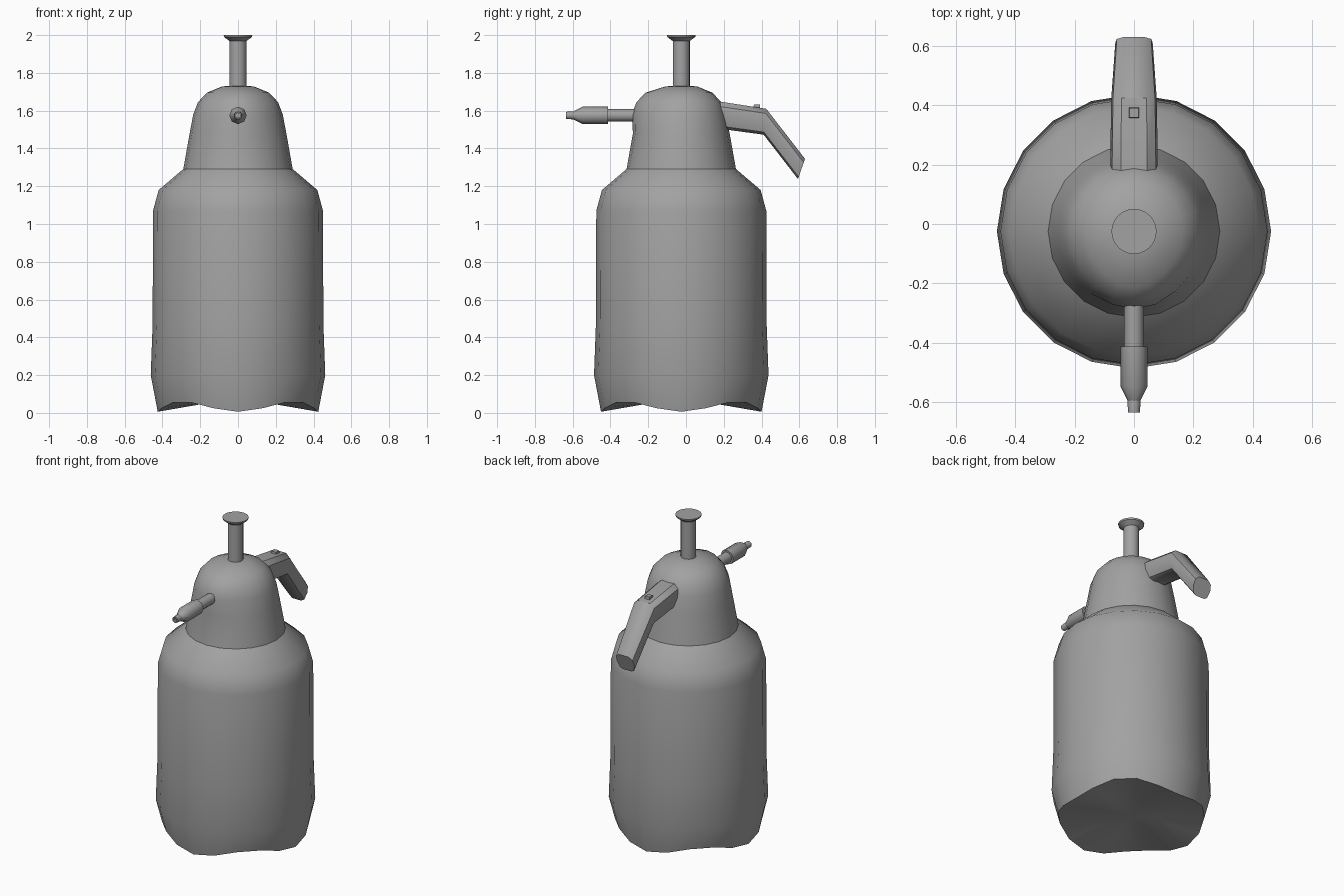
import bpy
import bmesh
from math import sin, cos, pi, radians
from mathutils import Vector, Matrix

cube = bpy.data.objects.get("Cube")
if cube:
    bpy.data.objects.remove(cube, do_unlink=True)

AXIS_Y = -0.025

# One plain grey plastic
grey = bpy.data.materials.new("grey_plastic")
grey.use_nodes = True
COLOR = (0.36, 0.36, 0.36, 1)
grey.diffuse_color = COLOR
grey.node_tree.nodes["Principled BSDF"].inputs["Base Color"].default_value = COLOR


def loft(name, rings, angle=35):
    """Skin a list of equal-length point loops and close both ends."""
    bm = bmesh.new()
    loops = [[bm.verts.new(p) for p in ring] for ring in rings]
    n = len(loops[0])
    for a, b in zip(loops, loops[1:]):
        for i in range(n):
            j = (i + 1) % n
            bm.faces.new((a[i], a[j], b[j], b[i]))
    for end in (loops[0], loops[-1]):
        centre = bm.verts.new(sum((v.co for v in end), Vector()) / n)
        for i in range(n):
            bm.faces.new((end[i], end[(i + 1) % n], centre))
    bmesh.ops.recalc_face_normals(bm, faces=bm.faces)
    mesh = bpy.data.meshes.new(name)
    bm.to_mesh(mesh)
    bm.free()
    mesh.materials.append(grey)
    obj = bpy.data.objects.new(name, mesh)
    bpy.context.collection.objects.link(obj)
    bpy.ops.object.select_all(action='DESELECT')
    obj.select_set(True)
    bpy.context.view_layer.objects.active = obj
    bpy.ops.object.shade_smooth_by_angle(angle=radians(angle))
    return obj


def circle(r, z, n, wave=0.0):
    """Ring around the bottle axis; wave lifts it between four feet."""
    pts = []
    for i in range(n):
        t = 2 * pi * i / n
        lift = wave * (1 - cos(4 * t)) / 2
        pts.append(Vector((r * cos(t), AXIS_Y + r * sin(t), z + lift)))
    return pts


# Tank with four soft feet and a hollowed underside
tank = [circle(0.2, 0.045, 20, 0.02), circle(0.425, 0.006, 20, 0.055)]
tank += [circle(r, z, 20) for r, z in (
    (0.462, 0.2), (0.452, 0.47), (0.45, 1.07), (0.42, 1.18), (0.285, 1.295))]
loft("tank", tank, 40)

# Domed cap, bulging slightly forward around the nozzle
cap = [circle(r, z, 20) for r, z in (
    (0.29, 1.288), (0.256, 1.48), (0.237, 1.58), (0.212, 1.645),
    (0.165, 1.695), (0.085, 1.728), (0.03, 1.733))]
for ring in cap[2:5]:
    for p in ring:
        d = (p.xy - Vector((0, AXIS_Y))).normalized()
        p.y -= 0.025 * max(0, -d.y) ** 4
loft("cap", cap, 40)

# Pump rod and flared push knob
loft("pump_rod", [circle(0.045, z, 20) for z in (1.70, 1.975)])
loft("pump_knob", [circle(r, z, 24) for r, z in (
    (0.04, 1.965), (0.074, 1.99), (0.076, 2.0))], 25)

# Spray nozzle: lathe profiles laid along -y
along_front = Matrix.Translation((0, 0, 1.575)) @ Matrix.Rotation(pi / 2, 4, 'X')


def front_lathe(name, profile, n):
    rings = [[along_front @ Vector((r * cos(2 * pi * i / n), r * sin(2 * pi * i / n), d))
              for i in range(n)] for r, d in profile]
    return loft(name, rings, 46)


front_lathe("nozzle_tube", [(0.033, 0.2), (0.033, 0.43)], 12)
front_lathe("nozzle_barrel", [(0.046, 0.413), (0.046, 0.547), (0.02, 0.598)], 8)
front_lathe("nozzle_tip", [(0.018, 0.58), (0.022, 0.6), (0.02, 0.635),
                           (0.012, 0.635), (0.012, 0.62)], 10)

# Bent handle: rounded eight-sided section between an upper and a lower path
SECTION = ((-0.55, 1), (0.55, 1), (0.92, 0.82), (1, 0.5),
           (0.8, 0.1), (0.5, 0), (-0.5, 0), (-0.8, 0.1), (-1, 0.5), (-0.92, 0.82))
STATIONS = (  # half width, top (y, z), bottom (y, z)
    (0.08, (0.12, 1.645), (0.12, 1.51)),
    (0.08, (0.20, 1.645), (0.21, 1.50)),
    (0.077, (0.425, 1.61), (0.411, 1.473)),
    (0.063, (0.63, 1.345), (0.593, 1.238)))
handle = []
for w, top, low in STATIONS:
    a, b = Vector((0, *low)), Vector((0, *top))
    handle.append([a.lerp(b, t) + Vector((w * x, 0, 0)) for x, t in SECTION])
loft("handle", handle, 40)

# Small trigger lock nub on the handle
loft("handle_nub", [[Vector((x * s, 0.375 + y * s, z)) for x, y in
                     ((-1, -1), (1, -1), (1, 1), (-1, 1))]
                    for s, z in ((0.02, 1.59), (0.016, 1.632))])
